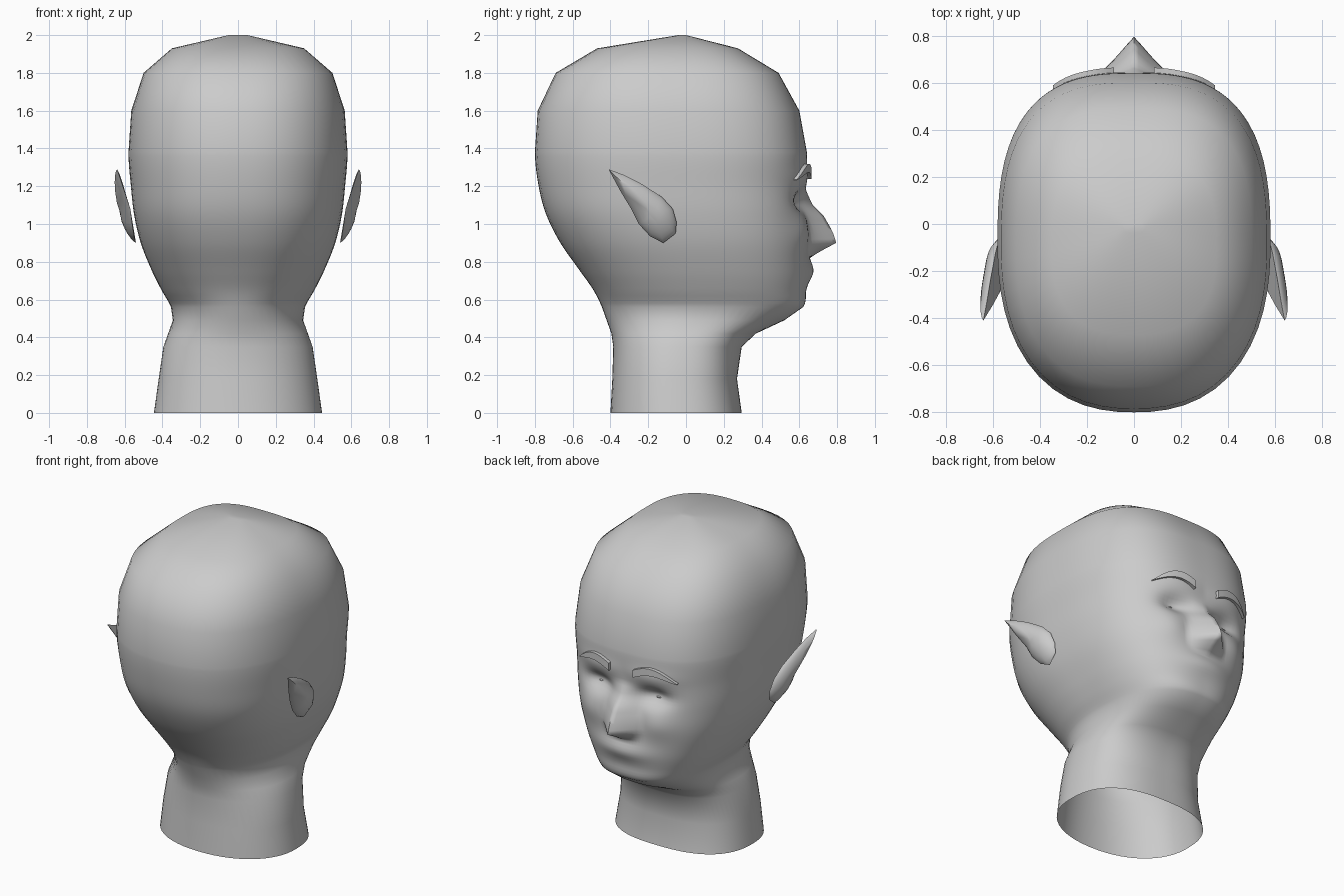
import bpy, bmesh
from math import sin, cos, pi, exp, radians
from mathutils import Vector

if "Cube" in bpy.data.objects:
    bpy.data.objects.remove(bpy.data.objects["Cube"])

skin_mat = bpy.data.materials.new("plain_grey")
skin_mat.use_nodes = True
GREY = (0.6, 0.6, 0.6, 1)
skin_mat.diffuse_color = GREY
skin_mat.node_tree.nodes["Principled BSDF"].inputs["Base Color"].default_value = GREY

# Head sections: height, back y, front y, half width, squareness of the back
SECTIONS = [
    (0, -.40, .295, .445, 2.15), (.18, -.39, .27, .42, 2.15), (.35, -.385, .295, .395, 2.1),
    (.42, -.395, .37, .37, 2.1), (.49, -.42, .52, .345, 2.1), (.56, -.445, .62, .355, 2.1),
    (.65, -.49, .635, .405, 2.2), (.75, -.56, .645, .455, 2.25), (.9, -.665, .65, .515, 2.3),
    (1.05, -.74, .64, .55, 2.35), (1.2, -.78, .635, .567, 2.35), (1.38, -.80, .64, .58, 2.35),
    (1.6, -.785, .60, .565, 2.35), (1.8, -.69, .49, .50, 2.45), (1.93, -.47, .275, .35, 2.6),
    (2, -.04, 0, .05, 2)]
FRONT_SQUARENESS = .4
# Nose ridge: height, projection, half width
NOSE = [(.82, 0, .1), (.85, .05, .13), (.9, .145, .14), (.94, .135, .14), (.98, .12, .135),
        (1.04, .09, .12), (1.1, .035, .11), (1.18, 0, .1)]


def sample(table, z, smooth=False):
    """Interpolate the rows of a table at height z."""
    for i, (a, b) in enumerate(zip(table, table[1:])):
        if a[0] <= z <= b[0]:
            t = (z - a[0]) / (b[0] - a[0])
            if not smooth:
                return [p + (q - p) * t for p, q in zip(a, b)]
            before, after = table[max(i - 1, 0)], table[min(i + 2, len(table) - 1)]
            row = []
            for k, (p, q) in enumerate(zip(a, b)):
                span = b[0] - a[0]
                m0 = (q - before[k]) / (b[0] - before[0]) * span
                m1 = (after[k] - p) / (after[0] - a[0]) * span
                row.append(p + t * m0 + t * t * (3 * (q - p) - 2 * m0 - m1)
                           + t ** 3 * (2 * (p - q) + m0 + m1))
            return row
    return [z] + [0] * (len(table[0]) - 1)


def bump(x, z, cx, cz, sx, sz):
    return exp(-((x - cx) / sx) ** 2 - ((z - cz) / sz) ** 2)


def face_relief(x, z):
    """Forward offset that forms nose, sockets, cheeks and mouth."""
    x = abs(x)
    y = -.06 * bump(x, z, .19, 1.12, .1, .055)
    y += .02 * bump(x, z, .24, .96, .1, .09)
    y += .03 * bump(x, z, 0, .75, .17, .06)
    y += .012 * bump(x, z, .18, 1.25, .16, .05)
    _, height, width = sample(NOSE, z)
    if height and x < width:
        t = x / width
        y += height * (1 - t) * (1 - t * t * .3)
    return y


def front_y(x, z):
    _, back, front, w, p = sample(SECTIONS, z, True)
    c, p = (front + back) / 2, p + FRONT_SQUARENESS
    return c + (front - c) * (1 - min(1, abs(x / w)) ** p) ** (1 / p) + face_relief(x, z)


def finish(name, bm, angle):
    bmesh.ops.recalc_face_normals(bm, faces=bm.faces)
    mesh = bpy.data.meshes.new(name)
    bm.to_mesh(mesh)
    bm.free()
    obj = bpy.data.objects.new(name, mesh)
    bpy.context.collection.objects.link(obj)
    mesh.materials.append(skin_mat)
    bpy.ops.object.select_all(action='DESELECT')
    obj.select_set(True)
    bpy.context.view_layer.objects.active = obj
    bpy.ops.object.shade_smooth_by_angle(angle=radians(angle))


def bridge(bm, a, b):
    n = len(a)
    for i in range(n):
        bm.faces.new((a[i], a[(i + 1) % n], b[(i + 1) % n], b[i]))


# Head and neck: one loft, open at the bottom, with finer rings over the face
bm = bmesh.new()
levels = [s[0] for s in SECTIONS if not .56 < s[0] < 1.37]
levels = sorted(levels + [.56 + .02 * i for i in range(1, 41)])
SEGMENTS = 80
previous = None
for z in levels:
    _, back, front, w, p = sample(SECTIONS, z, True)
    c, half = (front + back) / 2, (front - back) / 2
    ring = []
    for i in range(SEGMENTS):
        u = 2 * pi * i / SEGMENTS
        a = u - .55 * sin(u)
        q = p + FRONT_SQUARENESS if cos(a) > 0 else p
        r = (abs(cos(a)) ** q + abs(sin(a)) ** q) ** (-1 / q)
        x, y = w * r * sin(a), c + half * r * cos(a)
        if cos(a) > 0 and .56 < z < 1.4:
            y += face_relief(x, z) * min(1, cos(a) * 2)
        ring.append(bm.verts.new((x, y, z)))
    if previous:
        bridge(bm, previous, ring)
    previous = ring
bm.faces.new(previous)
finish("head", bm, 80)

# Pointed ears: a bulged leaf with a closed back
EAR_RIM = [(.64, -.41, 1.29), (.625, -.33, 1.26), (.61, -.24, 1.215), (.59, -.13, 1.145),
           (.575, -.07, 1.08), (.56, -.05, 1.01), (.55, -.055, .95), (.54, -.12, .9),
           (.55, -.19, .935), (.56, -.25, 1.0), (.57, -.29, 1.08), (.6, -.345, 1.17)]
EAR_CENTRE = Vector((.575, -.165, 1.05))
for side, label in ((1, "left"), (-1, "right")):
    bm = bmesh.new()
    rings = []
    for s in (1, .96, .85, .7, .5, .25):
        ring = []
        for rim in EAR_RIM:
            v = EAR_CENTRE.lerp(Vector(rim), s)
            v.x += .052 * (1 - s * s) ** .7
            ring.append(bm.verts.new((v.x * side, v.y, v.z)))
        rings.append(ring)
    for a, b in zip(rings, rings[1:]):
        bridge(bm, a, b)
    bm.faces.new(rings[-1])
    bm.faces.new(rings[0])
    finish(label + "_ear", bm, 60)

    # Arched eyebrow: tapered strip that follows the forehead
    bm = bmesh.new()
    stations = []
    for i in range(11):
        t = i / 10
        x = .085 + .26 * t
        z = 1.245 + .06 * sin(pi * (.1 + .85 * t)) - .02 * t
        h = .022 * (1 - t ** 3) + .002
        y = front_y(x, z)
        stations.append([bm.verts.new((x * side, y + dy, z + dz)) for dy, dz in
                         ((-.01, -h), (.02, -h), (.02, h), (-.01, h))])
    for a, b in zip(stations, stations[1:]):
        bridge(bm, a, b)
    bm.faces.new(stations[0])
    bm.faces.new(stations[-1])
    finish(label + "_eyebrow", bm, 40)

    # Narrow eye slit, mostly sunk in the socket
    bm = bmesh.new()
    bmesh.ops.create_uvsphere(bm, u_segments=12, v_segments=8, radius=1)
    bmesh.ops.scale(bm, vec=(.025, .01, .006), verts=bm.verts)
    bmesh.ops.translate(bm, vec=(.2 * side, front_y(.2, 1.11) - .004, 1.11), verts=bm.verts)
    finish(label + "_eye", bm, 60)
